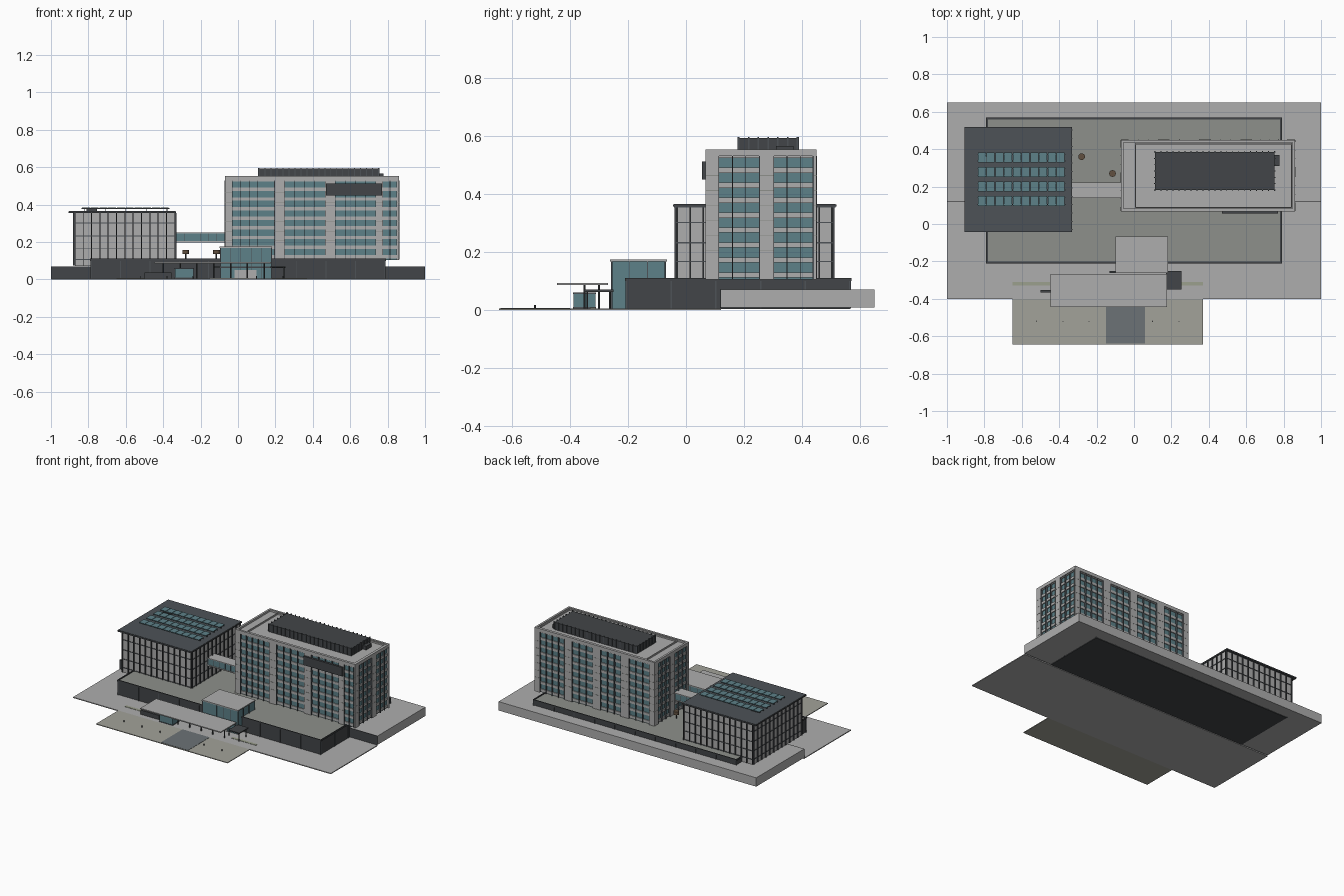
import bpy, bmesh
from mathutils import Matrix, Vector

if "Cube" in bpy.data.objects:
    bpy.data.objects.remove(bpy.data.objects["Cube"])

COL = {'dark': (.055, .06, .065, 1), 'glass': (.11, .22, .25, 1), 'light': (.42, .42, .42, 1),
       'roof': (.27, .28, .26, 1), 'paving': (.36, .36, .32, 1), 'road': (.15, .17, .18, 1),
       'wood': (.12, .08, .05, 1), 'green': (.33, .35, .27, 1), 'slate': (.075, .085, .095, 1)}
MAT = {}
for k, c in COL.items():
    MAT[k] = bpy.data.materials.new(k)
    MAT[k].diffuse_color = c


def finish(name, bm, mat):
    me = bpy.data.meshes.new(name)
    bm.to_mesh(me)
    bm.free()
    me.materials.append(MAT[mat])
    ob = bpy.data.objects.new(name, me)
    bpy.context.collection.objects.link(ob)
    return ob


def boxes(name, mat, *items):
    """each item: x0, x1, y0, y1, z0, z1"""
    bm = bmesh.new()
    for x0, x1, y0, y1, z0, z1 in items:
        m = Matrix.Translation(((x0+x1)/2, (y0+y1)/2, (z0+z1)/2)) @ \
            Matrix.Diagonal((abs(x1-x0), abs(y1-y0), abs(z1-z0), 1))
        bmesh.ops.create_cube(bm, size=1, matrix=m)
    return finish(name, bm, mat)


def cylinders(name, mat, r, z0, z1, pts, seg=10):
    bm = bmesh.new()
    for x, y in pts:
        bmesh.ops.create_cone(bm, cap_ends=True, segments=seg, radius1=r, radius2=r, depth=z1-z0,
                              matrix=Matrix.Translation((x, y, (z0+z1)/2)))
    return finish(name, bm, mat)


def ring(x0, x1, y0, y1, z0, z1, t):
    return [(x0, x1, y0, y0+t, z0, z1), (x0, x1, y1-t, y1, z0, z1),
            (x0, x0+t, y0+t, y1-t, z0, z1), (x1-t, x1, y0+t, y1-t, z0, z1)]


def on_face(R, side, u0, u1, z0, z1, inn, out):
    """box on a wall of footprint R, u along the wall, from inn (inside) to out (outside)"""
    x0, x1, y0, y1 = R
    return {'front': (u0, u1, y0-out, y0+inn, z0, z1), 'back': (u0, u1, y1-inn, y1+out, z0, z1),
            'left': (x0-out, x0+inn, u0, u1, z0, z1), 'right': (x1-inn, x1+out, u0, u1, z0, z1)}[side]


def fins(R, z0, z1, step, w, inn, out, sides=('front', 'back', 'left', 'right')):
    res = []
    for s in sides:
        a, b = (R[0], R[1]) if s in ('front', 'back') else (R[2], R[3])
        n = max(1, round((b-a)/step))
        for i in range(n+1):
            u = a+(b-a)*i/n
            res.append(on_face(R, s, u-w/2, u+w/2, z0, z1, inn, out))
    return res


# site
boxes('ground_slab', 'light', (-1, 1, -.4, .12, 0, .006))
boxes('terrace', 'light', (-1, 1, .12, .65, .008, .07))
boxes('terrace_front_wall', 'dark', (-1, 1, .117, .12, .006, .07))
boxes('front_plaza', 'paving', (-.65, .37, -.645, -.4, .001, .006))
boxes('drive', 'road', (-.15, .06, -.64, -.4, .003, .0075))
boxes('planting_strips', 'green', (-.65, -.45, -.33, -.31, .005, .008), (.18, .37, -.33, -.31, .005, .008))
cylinders('bollards', 'dark', .003, .006, .018, [(x, -.52) for x in (-.52, -.38, -.24, .1, .24)], 6)

# podium
P = (-.785, .785, -.205, .565)
boxes('podium', 'dark', (*P[:2], *P[2:], .004, .105))
boxes('podium_roof', 'roof', (-.78, .78, -.2, .56, .1, .1065))
boxes('podium_parapet', 'dark', *ring(-.79, .79, -.21, .57, .1, .111, .006))
boxes('podium_mullions', 'slate', *fins(P, .006, .105, .157, .005, .002, .004))

# tower: glass core, piers, floor bands, mullions
T = (-.07, .862, .068, .45)
d = .012
boxes('tower_glass', 'glass', (T[0]+d, T[1]-d, T[2]+d, T[3]-d, .105, .535))
piers = {'front': [(-.07, -.03), (.195, .25), (.465, .52), (.735, .775), (.85, .862)],
         'right': [(.068, .113), (.253, .303), (.44, .45)]}
piers['back'] = [(-.07, -.03), (.13, .19), (.35, .41), (.57, .63), (.82, .862)]
piers['left'] = [(.068, .09), (.225, .275), (.41, .45)]
boxes('tower_piers', 'light', *[on_face(T, s, a, b, .105, .535, d+.002, 0)
                               for s in piers for a, b in piers[s]])
bands, mull = [], []
for s in piers:
    for (a0, a), (b, b1) in zip(piers[s], piers[s][1:]):
        for i in range(9):
            z = .112+i*.0515
            bands.append(on_face(T, s, a, b, z, z+.018, d+.002, -.006))
        n = max(2, round((b-a)/.048))
        for i in range(n+1):
            u = a+(b-a)*i/n
            w = .0035 if i % 2 else .002
            mull.append(on_face(T, s, u-w/2, u+w/2, .107, .53, d, .001))
boxes('tower_floor_bands', 'light', *bands)
boxes('tower_mullions', 'slate', *mull)
joints = [on_face(T, s, a+.001, b-.001, z, z+.002, .002, .001)
          for s in piers for a, b in piers[s] for z in [.205+.0515*i for i in range(6)]]
boxes('tower_pier_joints', 'roof', *joints)
boxes('tower_roof', 'light', (T[0]+.005, T[1]-.005, T[2]+.005, T[3]-.005, .53, .54))
boxes('tower_parapet', 'light', *ring(*T, .53, .553, .014))
boxes('tower_inner_kerb', 'light', *ring(.005, .845, .085, .432, .54, .55, .006))
boxes('tower_dark_panel', 'dark', (.47, .77, .055, .07, .45, .512))

# rooftop plant room
H = (.112, .752, .182, .384)
boxes('plant_room', 'dark', (*H, .54, .592))
boxes('plant_room_louvres', 'slate', *fins(H, .545, .597, .032, .005, .002, .005))
boxes('plant_unit', 'dark', (.752, .778, .31, .37, .54, .566))

# finned block
B = (-.872, -.338, -.03, .503)
boxes('block_walls', 'light', (*B, .072, .356))
boxes('block_fins', 'dark', *fins(B, .075, .356, .0445, .005, .002, .009))
boxes('block_rails', 'slate', *[r for z in (.105, .165, .23, .3)
                                for r in ring(B[0]-.004, B[1]+.004, B[2]-.004, B[3]+.004, z, z+.004, .006)])
boxes('block_roof', 'slate', (-.903, -.333, -.042, .516, .354, .366))
boxes('block_roof_edge', 'dark', *ring(-.905, -.331, -.044, .518, .356, .364, .006))
rows = (.355, .278, .2, .122)
boxes('roof_panels', 'glass', *[(-.835+i*.0468, -.835+i*.0468+.0435, y-.027, y+.027, .382, .386)
                                for y in rows for i in range(10)])
boxes('panel_rails', 'dark', *[(-.838, -.366, y+o-.002, y+o+.002, .378, .382) for y in rows for o in (-.018, .018)])
boxes('panel_legs', 'dark', *[(x-.002, x+.002, y-.002, y+.002, .365, .38)
                              for y in rows for x in (-.82, -.71, -.6, -.49, -.38)])
boxes('roof_unit', 'dark', (-.81, -.755, .33, .36, .365, .378))

# link bridge
boxes('bridge_glass', 'glass', (-.338, -.06, .143, .218, .205, .247))
boxes('bridge_slabs', 'light', (-.338, -.06, .14, .221, .247, .252), (-.338, -.06, .14, .221, .198, .205))
boxes('bridge_mullions', 'slate', *fins((-.33, -.07, .143, .218), .205, .247, .043, .002, .001, .002,
                                        ('front', 'back')))

# entrance hall
E = (-.095, .18, -.258, -.07)
boxes('entrance_glass', 'glass', (E[0]+.004, E[1]-.004, E[2], E[3], .005, .17))
boxes('entrance_roof', 'light', (E[0]-.003, E[1]+.003, E[2]-.004, E[3]+.004, .168, .175))
boxes('entrance_mullions', 'slate', *fins(E, .006, .168, .055, .0025, .004, .001))
boxes('entrance_doors', 'light', (-.02, .1, -.263, -.256, .006, .05))
boxes('entrance_lintel', 'dark', (-.13, .255, -.262, -.252, .062, .07))
boxes('side_canopy', 'dark', (.17, .255, -.35, -.25, .063, .07))
cylinders('side_canopy_posts', 'dark', .003, .005, .064, [(.245, -.34), (.245, -.262)], 8)

# long entrance canopy
boxes('canopy', 'light', (-.447, .177, -.445, -.268, .086, .093))
cylinders('canopy_posts', 'dark', .004, .005, .088,
          [(-.4+i*.09, -.35) for i in range(7)] + [(-.4, -.3), (.14, -.3)], 8)
boxes('kiosk', 'glass', (-.337, -.237, -.387, -.312, .005, .058))
boxes('kiosk_frame', 'slate', *ring(-.339, -.235, -.389, -.31, .056, .06, .006),
      *ring(-.339, -.235, -.389, -.31, .005, .01, .006))
boxes('low_wall', 'dark', (-.5, -.355, -.366, -.354, .006, .036))

# round planters on posts between the buildings
pts = [(-.28, .36), (-.115, .27)]
cylinders('planter_posts', 'dark', .004, .105, .14, pts, 8)
cylinders('planter_heads', 'wood', .018, .135, .158, pts, 16)

for m in bpy.data.materials:
    if m.users and not m.is_grease_pencil:
        m.use_nodes = True
        m.node_tree.nodes["Principled BSDF"].inputs["Base Color"].default_value = m.diffuse_color
